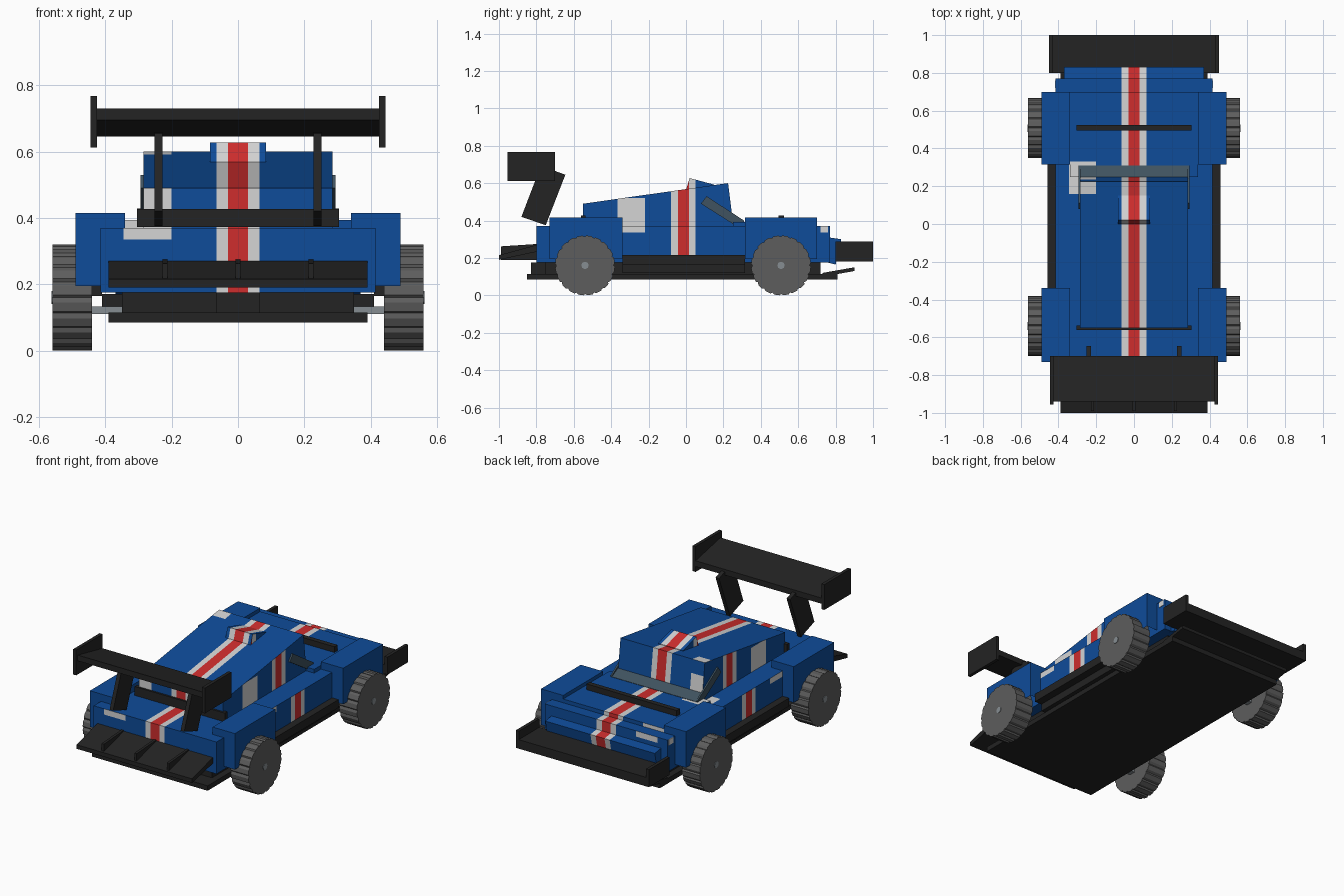
import bpy, bmesh, math
from mathutils import Vector

if "Cube" in bpy.data.objects:
    bpy.data.objects.remove(bpy.data.objects["Cube"])


def mat(name, rgb):
    m = bpy.data.materials.new(name)
    m.diffuse_color = (*rgb, 1)
    m.use_nodes = True
    m.node_tree.nodes["Principled BSDF"].inputs["Base Color"].default_value = m.diffuse_color
    return m


BLUE = mat("blue paint", (0.0045, 0.072, 0.32))
WHITE = mat("white paint", (0.66, 0.66, 0.66))
RED = mat("red paint", (0.62, 0.026, 0.026))
BLACK = mat("black trim", (0.017, 0.017, 0.017))
RUBBER = mat("grey rubber", (0.11, 0.11, 0.11))
STEEL = mat("light steel", (0.24, 0.27, 0.29))
GLASS = mat("slate glass", (0.05, 0.085, 0.115))


def finish(name, bm, *mats):
    bmesh.ops.recalc_face_normals(bm, faces=bm.faces[:])
    me = bpy.data.meshes.new(name)
    bm.to_mesh(me)
    bm.free()
    for m in mats:
        me.materials.append(m)
    ob = bpy.data.objects.new(name, me)
    bpy.context.collection.objects.link(ob)
    return ob


def prism_bm(profile, x0, x1):
    """Side profile of (y, z) points swept from x0 to x1."""
    bm = bmesh.new()
    a = [bm.verts.new((x0, y, z)) for y, z in profile]
    b = [bm.verts.new((x1, y, z)) for y, z in profile]
    bm.faces.new(a)
    bm.faces.new(b[::-1])
    n = len(a)
    for i in range(n):
        j = (i + 1) % n
        bm.faces.new((a[i], b[i], b[j], a[j]))
    bmesh.ops.recalc_face_normals(bm, faces=bm.faces[:])
    return bm


def rect(y0, y1, z0, z1):
    return [(y0, z0), (y0, z1), (y1, z1), (y1, z0)]


def prism(name, m, profile, x0, x1):
    return finish(name, prism_bm(profile, x0, x1), m)


def box(name, m, x0, x1, y0, y1, z0, z1):
    return prism(name, m, rect(y0, y1, z0, z1), x0, x1)


def stripe(c, white, red):
    return 2 if abs(c) < red else 1 if abs(c) < white else 0


def livery(name, bm):
    """Cut the panels along the paint edges, then colour by direction and place."""
    cuts = [(0, v) for v in (-.345, -.2, -.065, -.03, .03, .065)]
    cuts += [(1, v) for v in (-.365, -.22, -.08, -.044, .015, .05, .16, .33)]
    cuts += [(2, v) for v in (.335, .52)]
    for axis, v in cuts:
        co, no = Vector((0, 0, 0)), Vector((0, 0, 0))
        co[axis], no[axis] = v, 1
        bmesh.ops.bisect_plane(bm, geom=bm.verts[:] + bm.edges[:] + bm.faces[:],
                               plane_co=co, plane_no=no, dist=1e-5)
    for f in bm.faces:
        c, n = f.calc_center_median(), [abs(k) for k in f.normal]
        high = .335 < c.z < .52
        if n[0] > .7:
            f.material_index = stripe(c.y + .015, .065, .0295)
            patch = high and -.365 < c.y < -.22
        else:
            f.material_index = stripe(c.x, .065, .03)
            patch = -.345 < c.x < -.2 and (.16 < c.y < .33 if n[2] > .7 else high)
        if patch:
            f.material_index = 1
    return finish(name, bm, BLUE, WHITE, RED)


# Painted bodywork
livery("main_body", prism_bm(rect(-.8, .77, .175, .37), -.415, .415))
livery("hood", prism_bm(rect(.25, .70, .36, .393), -.34, .34))
livery("nose_bumper", prism_bm([(.76, .175), (.76, .31), (.83, .30), (.80, .165)], -.37, .37))
livery("cabin", prism_bm([(-.55, .36), (-.55, .49), (.225, .60), (.25, .40), (.25, .36)],
                         -.285, .285))
livery("roof_scoop", prism_bm([(0, .55), (.0, .565), (.02, .627), (.15, .592), (.15, .55)],
                              -.085, .085))

# Fenders, open underneath
for s, side in ((-1, "left"), (1, "right")):
    for y0, y1, end in ((-.73, -.34, "rear"), (.315, .70, "front")):
        bm = prism_bm(rect(y0, y1, .195, .415), s * .34, s * .49)
        low = [f for f in bm.faces if f.calc_center_median().z < .2]
        bmesh.ops.delete(bm, geom=low, context='FACES')
        finish(f"{end}_fender_{side}", bm, BLUE)

# Floor and underbody
box("floor", BLACK, -.39, .39, -.85, .81, .085, .115)
box("underbody", BLACK, -.35, .35, -.75, .72, .115, .176)
prism("front_floor_lip", BLACK, [(.73, .10), (.73, .12), (.90, .15), (.90, .13)], -.39, .39)
box("exhaust_box", BLACK, -.065, .065, -.83, -.7, .115, .175)

# Front splitter and rear diffuser
box("front_splitter", BLACK, -.43, .43, .80, 1.0, .18, .235)
prism("rear_diffuser", BLACK,
      [(-.79, .235), (-.79, .272), (-1.0, .215), (-1.0, .19)], -.39, .39)
for i, x in enumerate((-.22, 0, .22)):
    prism(f"diffuser_fin_{i}", BLACK,
          [(-.79, .19), (-.79, .275), (-.99, .262), (-.99, .19)], x - .008, x + .008)

# Rear wing
prism("rear_wing", BLACK,
      [(-.94, .695), (-.94, .73), (-.70, .68), (-.70, .645)], -.43, .43)

# Bars across the hood and behind the cabin
box("hood_bar", BLACK, -.305, .305, .495, .525, .37, .428)
box("rear_deck_bar", BLACK, -.305, .305, -.562, -.538, .372, .426)

# Windshield strip across the front
prism("windshield_strip", GLASS,
      [(.25, .37), (.25, .425), (.31, .395), (.31, .37)], -.29, .29)

for s, side in ((-1, "left"), (1, "right")):
    box(f"side_skirt_{side}", BLACK, s * .41, s * .458, -.34, .315, .165, .215)
    box(f"skirt_floor_{side}", BLACK, s * .34, s * .41, -.34, .315, .12, .17)
    box(f"splitter_end_{side}", BLACK, s * .43, s * .45, .80, 1.0, .18, .287)
    box(f"wing_end_plate_{side}", BLACK, s * .425, s * .445, -.955, -.70, .612, .767)
    prism(f"wing_strut_{side}", BLACK,
          [(-.88, .42), (-.75, .375), (-.645, .645), (-.70, .665), (-.79, .655)],
          s * .228, s * .252)
    prism(f"window_strip_{side}", GLASS,
          [(.08, .49), (.11, .53), (.31, .40), (.31, .37), (.27, .37)], s * .284, s * .294)
    box(f"front_marker_{side}", WHITE, s * .414, s * .418, .72, .76, .335, .37)

# Wheels with a ridged tread
for s, side in ((-1, "left"), (1, "right")):
    for y, end in ((-.54, "rear"), (.508, "front")):
        ring = []
        for i in range(20):
            for off, r in ((0, .153), (.3, .16), (.85, .16)):
                a = (i + off) / 20 * math.tau
                ring.append((y + r * math.cos(a), .16 + r * math.sin(a)))
        prism(f"{end}_wheel_{side}", RUBBER, ring, s * .44, s * .56)
        hub = [(y + .02 * math.cos(k * math.tau / 8), .16 + .02 * math.sin(k * math.tau / 8))
               for k in range(8)]
        prism(f"{end}_hub_{side}", STEEL, hub, s * .55, s * .563)
        box(f"{end}_axle_{side}", STEEL, s * .25, s * .445, y - .02, y + .02, .11, .132)
